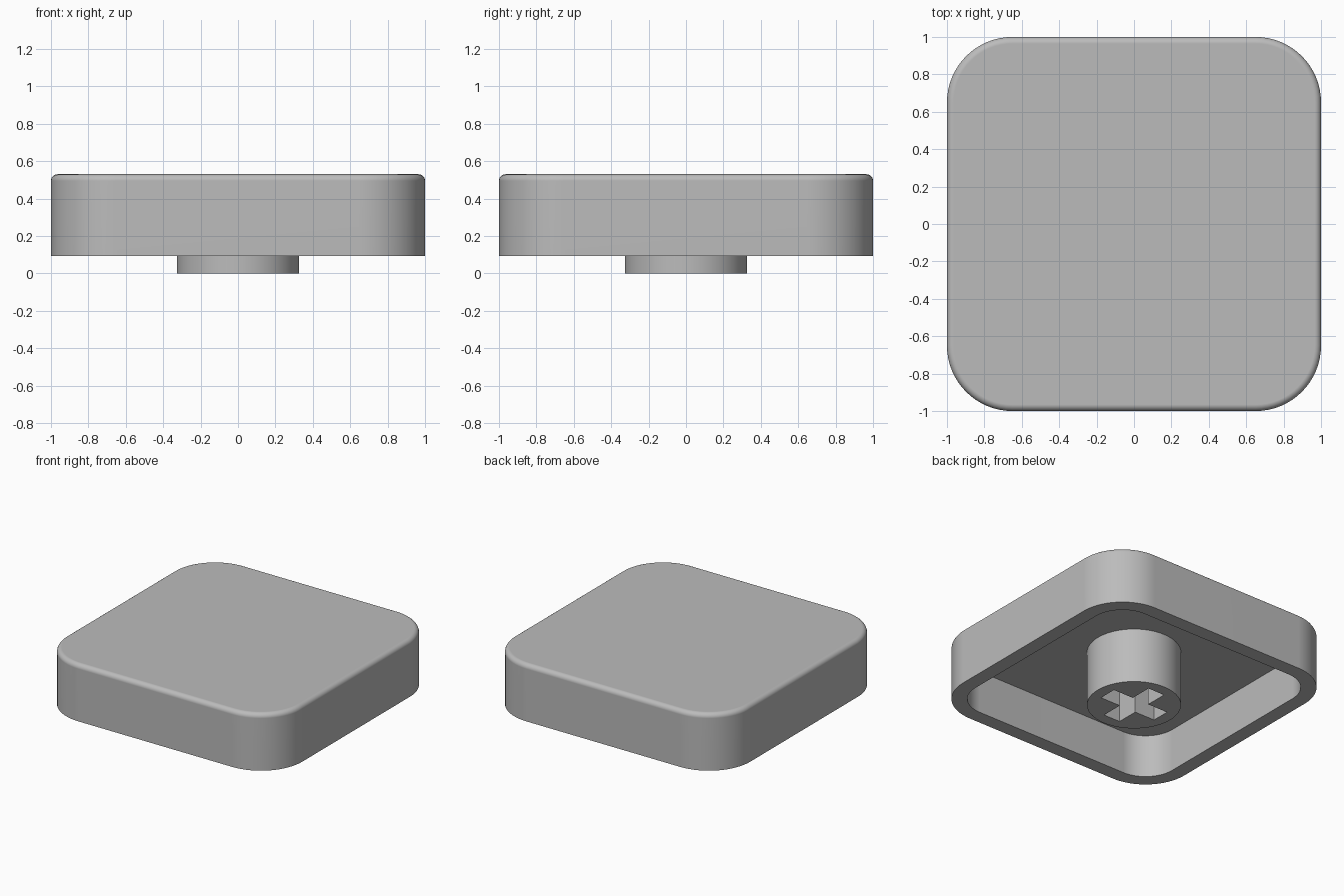
import bpy, bmesh, math

cube = bpy.data.objects.get("Cube")
if cube:
    bpy.data.objects.remove(cube, do_unlink=True)

RIM, TOP, CEILING = 0.094, 0.53, 0.42
WALL, CORNER, FILLET = 0.11, 0.35, 0.035

grey = bpy.data.materials.new("light_grey_plastic")
grey.use_nodes = True
colour = (0.5, 0.5, 0.5, 1)
grey.diffuse_color = colour
grey.node_tree.nodes["Principled BSDF"].inputs["Base Color"].default_value = colour


def finish(bm, name):
    """Turn the bmesh into a smooth-shaded object with crisp edges."""
    bmesh.ops.recalc_face_normals(bm, faces=bm.faces)
    mesh = bpy.data.meshes.new(name)
    bm.to_mesh(mesh)
    bm.free()
    mesh.materials.append(grey)
    obj = bpy.data.objects.new(name, mesh)
    bpy.context.collection.objects.link(obj)
    bpy.ops.object.select_all(action='DESELECT')
    obj.select_set(True)
    bpy.context.view_layer.objects.active = obj
    bpy.ops.object.shade_smooth_by_angle(angle=math.radians(30))
    weighted = obj.modifiers.new("weighted_normals", 'WEIGHTED_NORMAL')
    weighted.keep_sharp = True
    return obj


def rounded_square(bm, inset, z, steps=16):
    """Ring of vertices, offset inwards from the outer wall."""
    radius, centre = CORNER - inset, 1 - CORNER
    ring = []
    for corner in range(4):
        mid = math.radians(45 + 90 * corner)
        cx = math.copysign(centre, math.cos(mid))
        cy = math.copysign(centre, math.sin(mid))
        for i in range(steps + 1):
            a = math.radians(90 * (corner + i / steps))
            ring.append(bm.verts.new((cx + radius * math.cos(a),
                                      cy + radius * math.sin(a), z)))
    return ring


# Hollow cap: ceiling, inner wall, rim, outer wall, rounded top edge, top
bm = bmesh.new()
profile = [(WALL, CEILING), (WALL, RIM), (0, RIM)]
for i in range(7):
    a = math.radians(90 * i / 6)
    profile.append((FILLET * (1 - math.cos(a)),
                    TOP - FILLET * (1 - math.sin(a))))
rings = [rounded_square(bm, inset, z) for inset, z in profile]
for lower, upper in zip(rings, rings[1:]):
    n = len(lower)
    for i in range(n):
        j = (i + 1) % n
        bm.faces.new((lower[i], lower[j], upper[j], upper[i]))
bm.faces.new(rings[0])
bm.faces.new(rings[-1])
finish(bm, "cap_shell")

# Round stem with a cross-shaped socket that runs up to the ceiling
bm = bmesh.new()
arm, half = 0.24, 0.07
circle = [(0.326 * math.cos(math.tau * i / 64),
           0.326 * math.sin(math.tau * i / 64)) for i in range(64)]
cross = []
for turn in range(4):
    c, s = round(math.cos(turn * math.pi / 2)), round(math.sin(turn * math.pi / 2))
    for x, y in ((arm, -half), (arm, half), (half, half)):
        cross.append((x * c - y * s, x * s + y * c))
edges = []
for outline in (circle, cross):
    verts = [bm.verts.new((x, y, 0)) for x, y in outline]
    edges += [bm.edges.new((v, verts[i - 1])) for i, v in enumerate(verts)]
bmesh.ops.triangle_fill(bm, edges=edges, use_beauty=True, normal=(0, 0, -1))
for edge in edges:
    a, b = edge.verts
    edge.tag = True
walls = bmesh.ops.extrude_edge_only(bm, edges=edges)["geom"]
for v in walls:
    if isinstance(v, bmesh.types.BMVert):
        v.co.z = CEILING
finish(bm, "stem")
